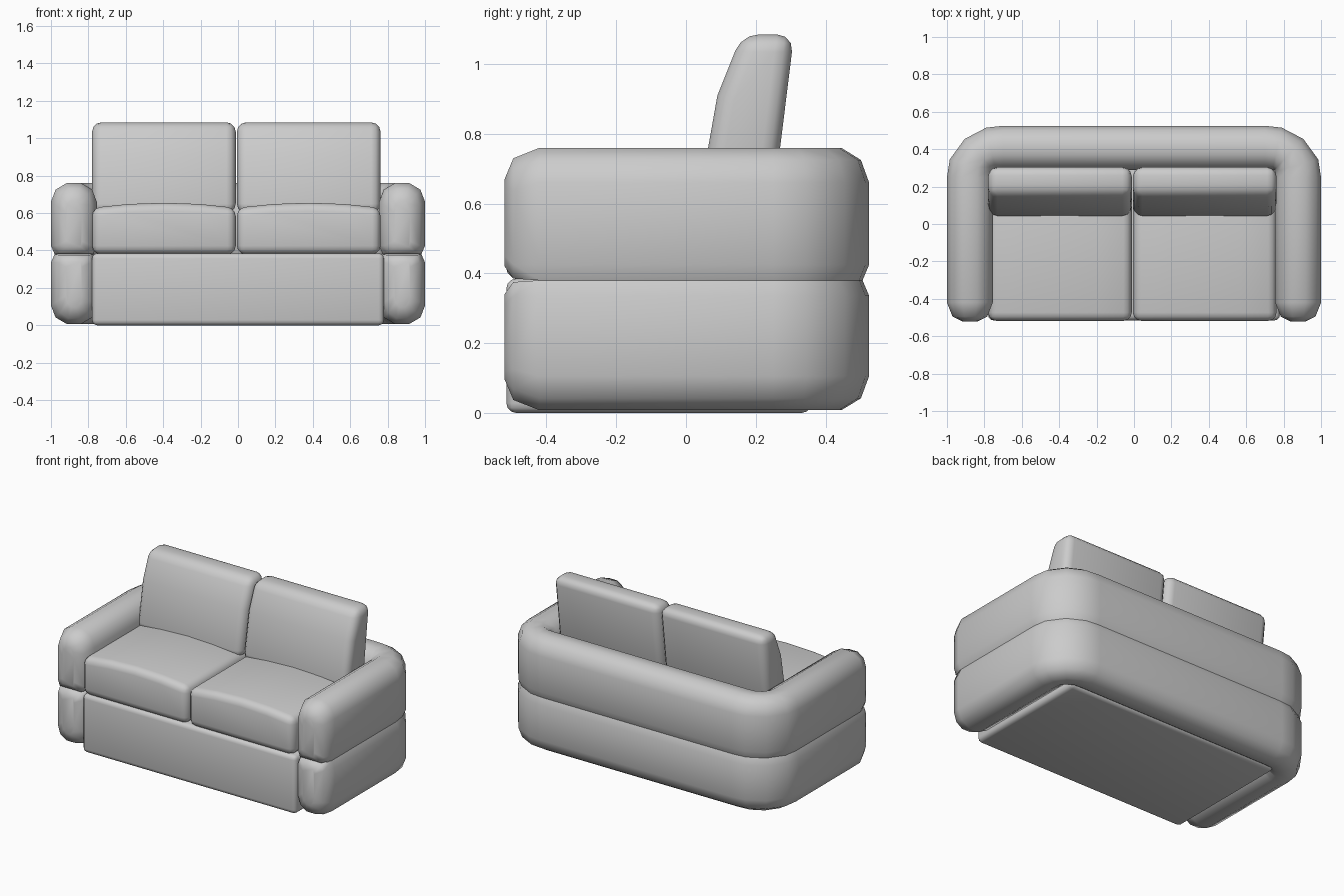
import bpy, bmesh, math
from mathutils import Vector

cube = bpy.data.objects.get("Cube")
if cube:
    bpy.data.objects.remove(cube, do_unlink=True)

fabric = bpy.data.materials.new("grey fabric")
fabric.use_nodes = True
GREY = (0.6, 0.6, 0.6, 1)
fabric.diffuse_color = GREY
fabric.node_tree.nodes["Principled BSDF"].inputs["Base Color"].default_value = GREY


def finish(name, bm):
    """Turn a bmesh into a smooth-shaded fabric object."""
    bmesh.ops.recalc_face_normals(bm, faces=bm.faces)
    mesh = bpy.data.meshes.new(name)
    bm.to_mesh(mesh)
    bm.free()
    mesh.materials.append(fabric)
    obj = bpy.data.objects.new(name, mesh)
    bpy.context.collection.objects.link(obj)
    bpy.ops.object.select_all(action='DESELECT')
    obj.select_set(True)
    bpy.context.view_layer.objects.active = obj
    bpy.ops.object.shade_smooth_by_angle(angle=math.radians(60))


def cushion(name, near, far, radius, segments=3):
    """Padded prism between two matching outlines, with its hard edges rounded."""
    bm = bmesh.new()
    a = [bm.verts.new(p) for p in near]
    b = [bm.verts.new(p) for p in far]
    bm.faces.new(a)
    bm.faces.new(b[::-1])
    for i in range(len(a)):
        j = (i + 1) % len(a)
        bm.faces.new((a[i], b[i], b[j], a[j]))
    bmesh.ops.recalc_face_normals(bm, faces=bm.faces)
    hard = [e for e in bm.edges if e.calc_face_angle() > 0.5]
    bmesh.ops.bevel(bm, geom=hard, offset=radius, segments=segments,
                    profile=0.5, affect='EDGES', clamp_overlap=True)
    finish(name, bm)


# Half of the wrap-around path: outer point, inner point, drop of the top, lift at the seam
HALF = [
    ((-0.92, -0.52), (-0.835, -0.52), 0.09, 0.04),
    ((-0.97, -0.495), (-0.785, -0.495), 0.03, 0.005),
    ((-1, -0.42), (-0.755, -0.42), 0, 0),
    ((-1, 0.25), (-0.755, 0.25), 0, 0),
    ((-0.985, 0.345), (-0.755, 0.28), 0, 0),
    ((-0.905, 0.455), (-0.75, 0.288), 0, 0),
    ((-0.79, 0.515), (-0.74, 0.29), 0, 0),
    ((-0.70, 0.525), (-0.70, 0.29), 0, 0),
]
PATH = HALF + [((-p[0], p[1]), (-q[0], q[1]), d, s) for p, q, d, s in reversed(HALF)]
# Cross-section of one side: fraction across, height above the seam
SIDE = [(0.08, 0), (0, 0.045), (0, 0.28), (0.1, 0.345), (0.34, 0.38)]
SECTION = SIDE + [(1 - t, h) for t, h in reversed(SIDE)]
SEAM = 0.38


def bolster(name, direction):
    """U-shaped roll around the sides and back, above or below the seam."""
    bm = bmesh.new()
    rings = []
    for outer, inner, drop, lift in PATH:
        p, q = Vector(outer), Vector(inner)
        ring = []
        for t, h in SECTION:
            xy = p.lerp(q, t)
            height = lift + h / 0.38 * (0.38 - drop - lift)
            ring.append(bm.verts.new((xy.x, xy.y, SEAM + direction * height)))
        rings.append(ring)
    for a, b in zip(rings, rings[1:]):
        for i in range(len(a)):
            j = (i + 1) % len(a)
            bm.faces.new((a[i], b[i], b[j], a[j]))
    bm.faces.new(rings[0])
    bm.faces.new(rings[-1][::-1])
    finish(name, bm)


bolster("upper_arms_and_back", 1)
bolster("lower_arms_and_back", -0.98)

# Base block
outline = [(-0.78, 0), (0.78, 0), (0.78, 0.385), (-0.78, 0.385)]
cushion("base", [(x, -0.515, z) for x, z in outline],
        [(x, 0.36, z) for x, z in outline], 0.028)

# Seat and back cushions, one pair per side
BACK = [(0.035, 0.6), (0.09, 0.91), (0.16, 1.085), (0.31, 1.085), (0.25, 0.6)]
CROWN = [(1, 0.628), (0.75, 0.648), (0.5, 0.655), (0.25, 0.648), (0, 0.628)]
for side, x0, x1 in (("right", -0.78, -0.012), ("left", -0.006, 0.762)):
    seat = [(0, 0.38), (1, 0.38)] + CROWN
    seat = [(x0 + t * (x1 - x0), z) for t, z in seat]
    cushion(side + "_seat_cushion", [(x, -0.518, z) for x, z in seat],
            [(x, 0.28, z) for x, z in seat], 0.045)
    cushion(side + "_back_cushion", [(x0, y, z) for y, z in BACK],
            [(x1, y, z) for y, z in BACK], 0.05)
